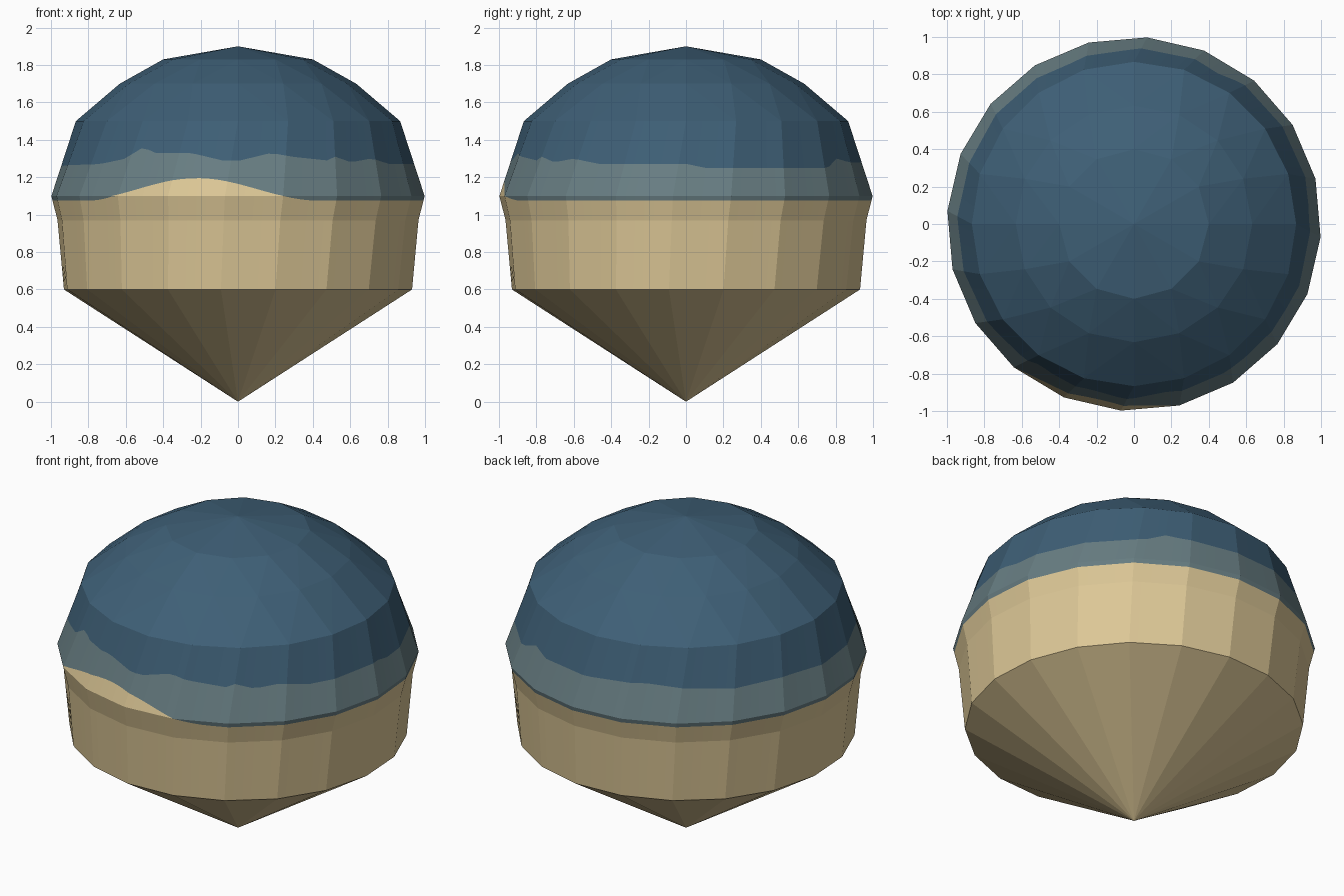
import bpy, bmesh, math
from mathutils import Vector

if "Cube" in bpy.data.objects:
    bpy.data.objects.remove(bpy.data.objects["Cube"])


def lin(c):
    return tuple(((v / 255 + 0.055) / 1.055) ** 2.4 for v in c) + (1,)


def material(name, rgb):
    m = bpy.data.materials.new(name)
    m.diffuse_color = lin(rgb)
    m.use_nodes = True
    m.node_tree.nodes["Principled BSDF"].inputs["Base Color"].default_value = m.diffuse_color
    return m


TAN = material("tan", (220, 199, 150))
BAND = material("grey blue", (104, 126, 131))
CAP = material("deep blue", (62, 95, 118))


def ring(r, z, n, phase):
    # angle is measured from the front (-y) towards +x
    out = []
    for i in range(n):
        a = math.radians(360 * i / n + phase)
        out.append(Vector((r * math.sin(a), -r * math.cos(a), z)))
    return out


def finish(bm, name, mats):
    bmesh.ops.recalc_face_normals(bm, faces=bm.faces)
    me = bpy.data.meshes.new(name)
    bm.to_mesh(me)
    bm.free()
    for m in mats:
        me.materials.append(m)
    ob = bpy.data.objects.new(name, me)
    bpy.context.collection.objects.link(ob)


SIDES, SUB = 20, 6
base = ring(0.935, 0.6, SIDES, -5.6)
neck = ring(0.968, 0.97, SIDES, -4.5)
rim = ring(1.0, 1.1, SIDES, -4)
shoulder = ring(0.867, 1.5, SIDES, 0)

# wavy lower edge of the cap: (angle, height)
WAVE = [(-90, 1.26), (-53, 1.27), (-41, 1.30), (-35.5, 1.36), (-30, 1.33), (-17, 1.33),
        (-6, 1.29), (0, 1.29), (10, 1.33), (17, 1.31), (30, 1.29), (33, 1.31), (40, 1.28),
        (49, 1.30), (60, 1.27), (90, 1.27), (96, 1.25), (143, 1.25), (150, 1.30),
        (158, 1.28), (180, 1.28), (200, 1.30), (230, 1.27), (250, 1.28), (270, 1.26)]


def cap_edge(a):
    a = (a + 90) % 360 - 90
    for (a0, h0), (a1, h1) in zip(WAVE, WAVE[1:]):
        if a0 <= a <= a1:
            return h0 + (h1 - h0) * (a - a0) / (a1 - a0)
    return 1.26


def band_edge(a):
    # level edge with one smooth rise at the front
    d = abs((a + 13 + 180) % 360 - 180)
    return 1.075 + (0.12 * math.cos(math.pi / 2 * d / 40) ** 2 if d < 40 else 0)


# Side wall, divided along the painted edges
bm = bmesh.new()
cols = []
for c in range(SIDES * SUB):
    i, t = c // SUB, (c % SUB) / SUB
    b, n, r, s = (p[i].lerp(p[(i + 1) % SIDES], t) for p in (base, neck, rim, shoulder))
    a = 360 * c / (SIDES * SUB) - 3
    low, high = band_edge(a), cap_edge(a)
    pts = [b, n, n.lerp(r, (min(low, 1.1) - 0.97) / 0.13), r,
           r.lerp(s, (max(low, 1.1) - 1.1) / 0.4), r.lerp(s, (high - 1.1) / 0.4), s]
    cols.append([bm.verts.new(p) for p in pts])
for k, col in enumerate(cols):
    nxt = cols[(k + 1) % len(cols)]
    for row, mat in enumerate((0, 0, 1, 0, 1, 2)):
        f = bm.faces.new((col[row], nxt[row], nxt[row + 1], col[row + 1]))
        f.material_index = mat
bmesh.ops.remove_doubles(bm, verts=bm.verts, dist=1e-5)
finish(bm, "side_wall", [TAN, BAND, CAP])

# Pointed underside
bm = bmesh.new()
tip = bm.verts.new((0, 0, 0))
vs = [bm.verts.new(p) for p in base]
for i in range(SIDES):
    bm.faces.new((tip, vs[(i + 1) % SIDES], vs[i]))
finish(bm, "pointed_base", [TAN])

# Domed top: rings with fewer sides towards the peak
bm = bmesh.new()
for p in shoulder + ring(0.632, 1.7, 16, 0) + ring(0.4, 1.83, 12, 0) + [Vector((0, 0, 1.9))]:
    bm.verts.new(p)
bmesh.ops.convex_hull(bm, input=bm.verts)
bm.normal_update()
floor = [f for f in bm.faces if all(v.co.z < 1.501 for v in f.verts)]
bmesh.ops.delete(bm, geom=floor, context="FACES")
finish(bm, "dome_cap", [CAP])
